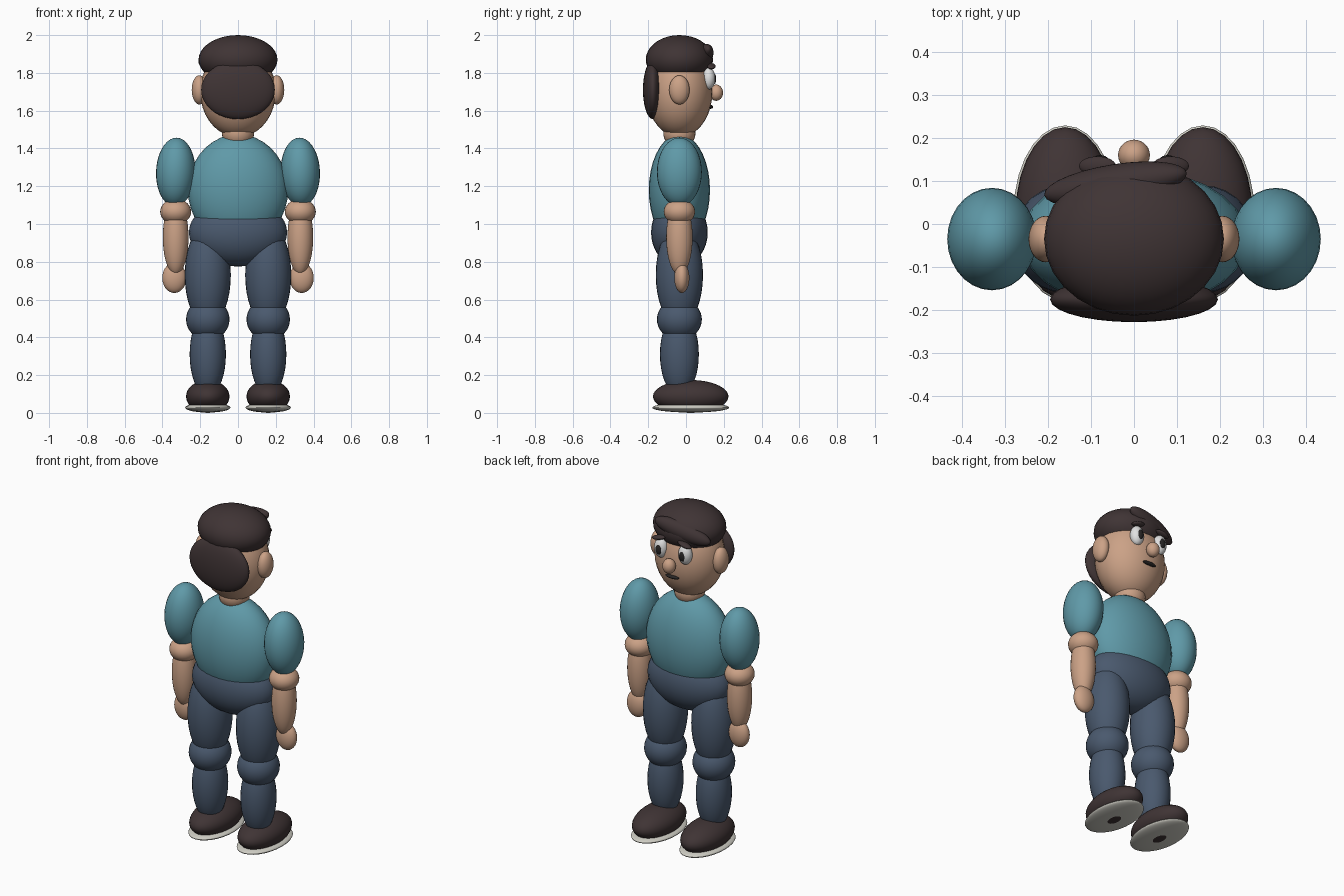
import bpy
import math


def material(name, rgb):
    m = bpy.data.materials.new(name)
    m.diffuse_color = (*rgb, 1)
    return m


SKIN = material("skin", (0.60, 0.36, 0.24))
TEAL = material("shirt_teal", (0.115, 0.32, 0.39))
DENIM = material("denim_blue", (0.068, 0.10, 0.155))
HAIR = material("dark_brown", (0.05, 0.034, 0.035))
SOLE = material("sole_grey", (0.62, 0.61, 0.55))
WHITE = material("eye_white", (0.75, 0.75, 0.75))
BLACK = material("pupil_black", (0.02, 0.018, 0.018))


def blob(name, mat, centre, radii, rot=(0, 0, 0)):
    """Smooth ellipsoid; rotation in degrees."""
    bpy.ops.mesh.primitive_uv_sphere_add(
        segments=28, ring_count=18, radius=1, location=centre,
        rotation=[math.radians(a) for a in rot])
    ob = bpy.context.object
    ob.name = name
    ob.scale = radii
    ob.data.materials.append(mat)
    bpy.ops.object.shade_smooth()
    return ob


def pair(name, mat, centre, radii, tilt=0):
    """Left and right copies mirrored across x; tilt is about y."""
    x, y, z = centre
    for side, s in (("left", -1), ("right", 1)):
        blob(f"{side}_{name}", mat, (s * x, y, z), radii, (0, s * tilt, 0))


Y = -0.035  # body axis

# Trunk
blob("torso", TEAL, (0, Y, 1.18), (0.265, 0.162, 0.295))
blob("pelvis", DENIM, (0, Y, 0.955), (0.26, 0.15, 0.18))
blob("neck", SKIN, (0, Y, 1.48), (0.085, 0.085, 0.08))

# Legs and feet
pair("thigh", DENIM, (0.16, Y, 0.73), (0.122, 0.125, 0.27))
pair("knee", DENIM, (0.16, Y, 0.495), (0.115, 0.119, 0.11))
pair("shin", DENIM, (0.16, Y, 0.31), (0.096, 0.103, 0.22))
pair("shoe", HAIR, (0.16, 0.025, 0.087), (0.115, 0.2, 0.087))
pair("shoe_sole", SOLE, (0.16, 0.025, 0.028), (0.12, 0.204, 0.026))

# Arms
pair("sleeve", TEAL, (0.33, Y, 1.275), (0.104, 0.119, 0.182), -2)
pair("elbow", SKIN, (0.33, Y, 1.065), (0.082, 0.083, 0.068))
pair("forearm", SKIN, (0.33, Y, 0.93), (0.068, 0.07, 0.2))
pair("hand", SKIN, (0.337, -0.022, 0.715), (0.064, 0.04, 0.08))

# Head
blob("head", SKIN, (0, Y, 1.7), (0.2, 0.175, 0.24))
pair("ear", SKIN, (0.205, Y, 1.71), (0.04, 0.054, 0.077))
blob("nose", SKIN, (0, 0.16, 1.695), (0.037, 0.036, 0.043))
pair("eye", WHITE, (0.08, 0.12, 1.77), (0.04, 0.035, 0.058))
pair("pupil", BLACK, (0.078, 0.147, 1.768), (0.019, 0.013, 0.03))
pair("eyebrow", HAIR, (0.085, 0.135, 1.835), (0.044, 0.022, 0.013), 14)
blob("mouth", BLACK, (0, 0.13, 1.62), (0.045, 0.014, 0.01))

# Hair
blob("hair_cap", HAIR, (0, Y, 1.87), (0.209, 0.178, 0.13))
blob("hair_back", HAIR, (0, -0.175, 1.71), (0.195, 0.053, 0.155))
blob("hair_fringe", HAIR, (-0.043, 0.093, 1.89), (0.172, 0.046, 0.052), (0, -13, 9))
